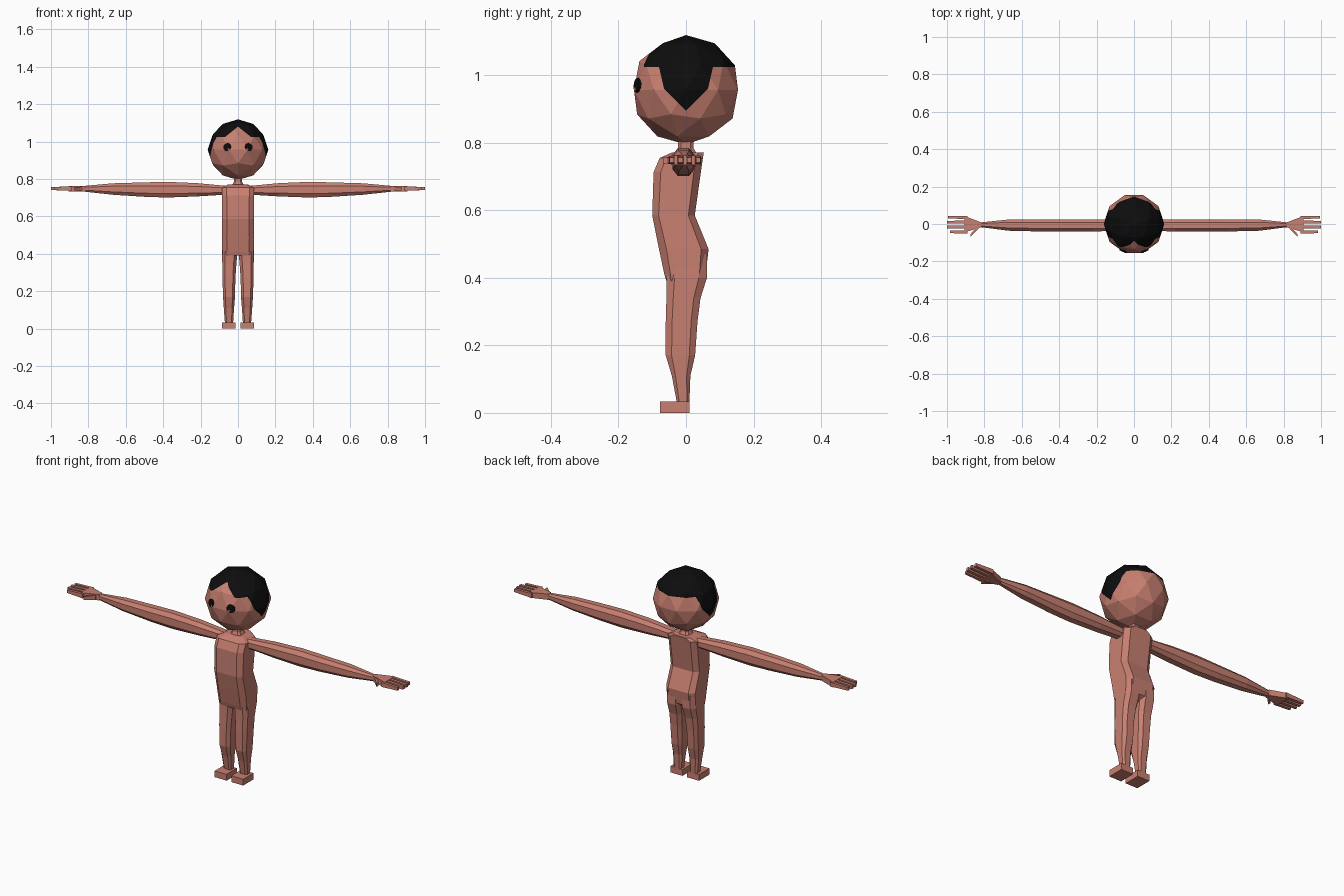
import bpy, bmesh, math
from mathutils import Vector, Matrix

if "Cube" in bpy.data.objects:
    bpy.data.objects.remove(bpy.data.objects["Cube"])


def material(name, rgb):
    m = bpy.data.materials.new(name)
    m.diffuse_color = (*rgb, 1)
    m.use_nodes = True
    m.node_tree.nodes["Principled BSDF"].inputs["Base Color"].default_value = m.diffuse_color
    return m


SKIN = material("skin", (0.58, 0.215, 0.165))
BLACK = material("black", (0.004, 0.004, 0.004))


def finish(bm, name, *mats):
    bmesh.ops.recalc_face_normals(bm, faces=bm.faces)
    me = bpy.data.meshes.new(name)
    bm.to_mesh(me)
    bm.free()
    for m in mats:
        me.materials.append(m)
    ob = bpy.data.objects.new(name, me)
    bpy.context.collection.objects.link(ob)
    return ob


def loft(name, rings, place, c=0.6):
    """Skin chamfered octagon rings (t, a0, a1, b0, b1); place maps (t, a, b) to xyz."""
    bm = bmesh.new()
    octagon = [(1, -c), (1, c), (c, 1), (-c, 1), (-1, c), (-1, -c), (-c, -1), (c, -1)]
    loops = []
    for t, a0, a1, b0, b1 in rings:
        ca, cb, ra, rb = (a0 + a1) / 2, (b0 + b1) / 2, (a1 - a0) / 2, (b1 - b0) / 2
        loops.append([bm.verts.new(place(t, ca + ra * u, cb + rb * v)) for u, v in octagon])
    for p, q in zip(loops, loops[1:]):
        for i in range(8):
            j = (i + 1) % 8
            bm.faces.new((p[i], p[j], q[j], q[i]))
    bm.faces.new(loops[0])
    bm.faces.new(loops[-1])
    return finish(bm, name, SKIN)


def prism(name, ends, place):
    """Tapered box between two rectangles (t, a0, a1, b0, b1)."""
    bm = bmesh.new()
    p, q = [[bm.verts.new(place(t, a, b)) for a, b in ((a0, b0), (a1, b0), (a1, b1), (a0, b1))]
            for t, a0, a1, b0, b1 in ends]
    for i in range(4):
        j = (i + 1) % 4
        bm.faces.new((p[i], p[j], q[j], q[i]))
    bm.faces.new(p)
    bm.faces.new(q)
    return finish(bm, name, SKIN)


# Torso and neck, lofted upwards
upright = lambda t, a, b: (a, b, t)
loft("torso", [
    (0.39, -0.080, 0.080, -0.058, 0.030),
    (0.41, -0.084, 0.084, -0.064, 0.058),
    (0.485, -0.086, 0.086, -0.080, 0.067),
    (0.585, -0.085, 0.085, -0.100, 0.026),
    (0.713, -0.086, 0.086, -0.096, 0.044),
    (0.755, -0.086, 0.086, -0.078, 0.050),
    (0.772, -0.050, 0.050, -0.040, 0.053)], upright, 0.7)
loft("neck", [
    (0.76, -0.036, 0.036, -0.036, 0.036),
    (0.785, -0.022, 0.022, -0.024, 0.022),
    (0.83, -0.022, 0.022, -0.024, 0.022)], upright)

for s, side in ((1, "right"), (-1, "left")):
    stand = lambda t, a, b: (s * a, b, t)
    reach = lambda t, a, b: (s * t, a, b)

    # Leg with buttock, calf and ankle
    loft(side + "_leg", [
        (0.030, 0.026, 0.070, -0.027, 0.010),
        (0.110, 0.021, 0.076, -0.042, 0.013),
        (0.170, 0.016, 0.080, -0.060, 0.027),
        (0.270, 0.014, 0.083, -0.060, 0.034),
        (0.340, 0.009, 0.084, -0.058, 0.043),
        (0.400, 0.004, 0.085, -0.058, 0.062),
        (0.470, 0.004, 0.084, -0.056, 0.062)], stand)
    prism(side + "_foot", [(0.0, 0.014, 0.085, -0.077, 0.010),
                           (0.034, 0.014, 0.085, -0.077, 0.010)], stand)

    # Arm from shoulder to wrist
    loft(side + "_arm", [
        (0.07, -0.036, 0.022, 0.716, 0.764),
        (0.22, -0.040, 0.025, 0.707, 0.778),
        (0.38, -0.040, 0.025, 0.701, 0.785),
        (0.50, -0.040, 0.025, 0.705, 0.782),
        (0.67, -0.036, 0.024, 0.716, 0.777),
        (0.825, -0.016, 0.008, 0.733, 0.763)], reach, 0.5)

    # Palm, four fingers and thumb
    prism(side + "_palm", [(0.815, -0.017, 0.008, 0.733, 0.764),
                           (0.905, -0.044, 0.042, 0.734, 0.762)], reach)
    for i, (y, tip) in enumerate(((-0.042, 0.985), (-0.016, 1.0), (0.010, 1.0), (0.036, 0.995))):
        prism(f"{side}_finger_{i + 1}", [(0.89, y - 0.009, y + 0.008, 0.737, 0.761),
                                         (tip, y - 0.007, y + 0.007, 0.741, 0.757)], reach)
    prism(side + "_thumb", [(0.832, -0.026, -0.006, 0.736, 0.760),
                            (0.874, -0.068, -0.054, 0.739, 0.756)], reach)

# Head: faceted ball with the hairline cut into it
ZC = 0.957
bm = bmesh.new()
bmesh.ops.create_icosphere(bm, subdivisions=2, radius=0.162,
                           matrix=Matrix.Translation((0, 0, ZC)) @ Matrix.Rotation(math.pi / 2, 4, 'Z'))
cuts = [((0, 0, 1.025), (0, 0, 1))]
for s in (1, -1):
    cuts += [((0, 0, 0.895), (0, -s, 1)),            # sideburn tip
             ((0, s * 0.08, 1.025), (0, s, -0.23)),  # sideburn edge
             ((0, 0, 1.08), (s * 0.8, 0, 1))]        # forehead peak
for co, no in cuts:
    bmesh.ops.bisect_plane(bm, geom=bm.verts[:] + bm.edges[:] + bm.faces[:], dist=1e-5,
                           plane_co=co, plane_no=Vector(no).normalized())
for f in bm.faces:
    x, y, z = f.calc_center_median()
    forehead = y < 0 and z < 1.08 - 0.8 * abs(x)
    sideburn = z > 0.895 + abs(y) and abs(y) < 0.08 - 0.23 * (1.025 - z)
    f.material_index = int((z > 1.025 and not forehead) or sideburn)
finish(bm, "head", SKIN, BLACK)

# Eyes: thin round plates on the face
for s, side in ((1, "right"), (-1, "left")):
    out = Vector((s * 0.058, -0.145, 0.013)).normalized()
    bm = bmesh.new()
    bmesh.ops.create_cone(bm, cap_ends=True, segments=10, radius1=0.023, radius2=0.021, depth=0.009,
                          matrix=Matrix.Translation(Vector((0, 0, ZC)) + out * 0.155)
                          @ out.to_track_quat('Z', 'Y').to_matrix().to_4x4())
    finish(bm, side + "_eye", BLACK)
